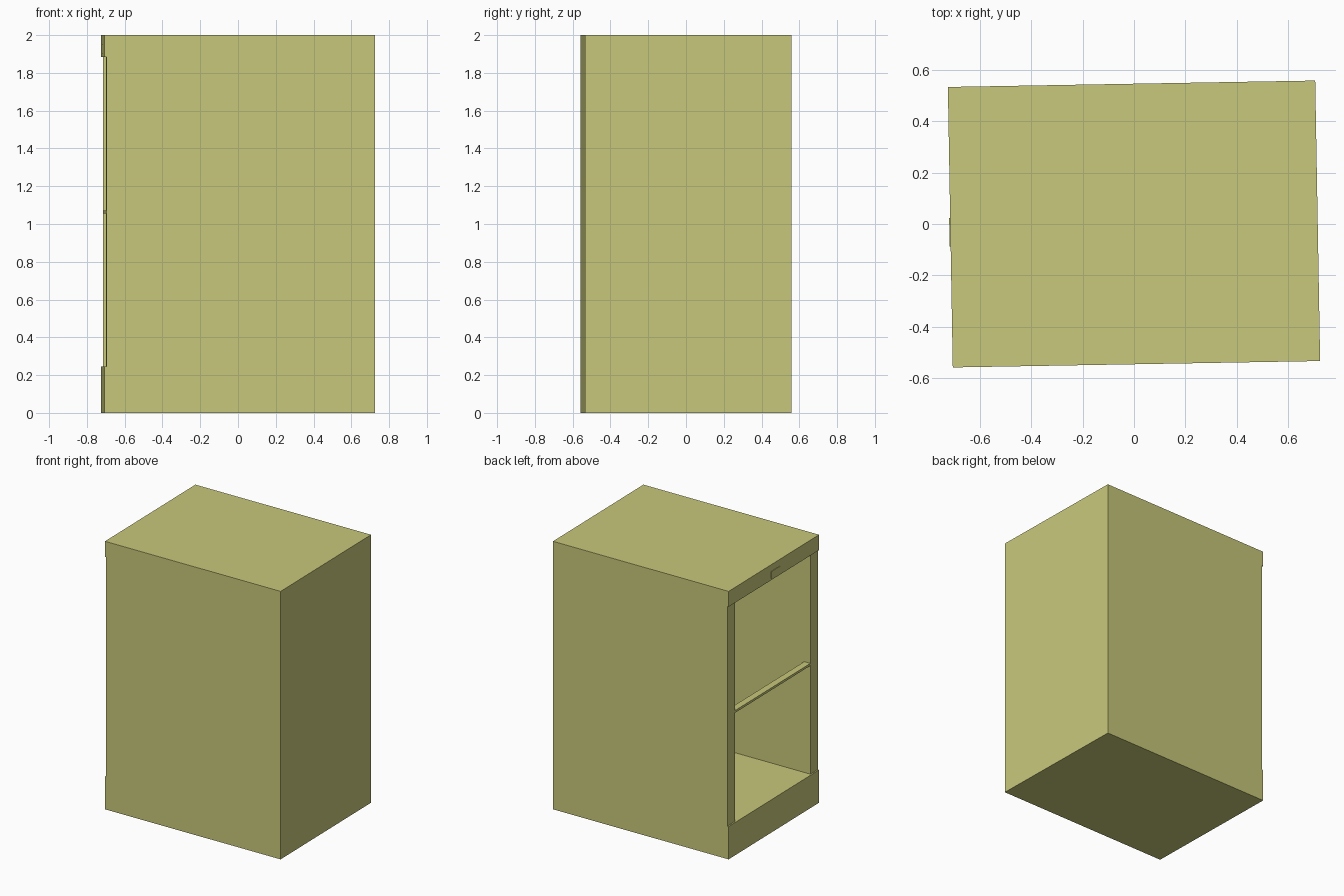
import bpy, math
from mathutils import Matrix

if "Cube" in bpy.data.objects:
    bpy.data.objects.remove(bpy.data.objects["Cube"])

# Overall cabinet size; the whole body is turned one degree about z
HX, HY, H = 0.7165, 0.547, 2.0
WALL, RECESS = 0.09, 0.01
BASE_TOP, HEAD_BOTTOM = 0.245, 1.885
TURN = Matrix.Rotation(math.radians(1.0), 4, 'Z')

mat = bpy.data.materials.new("olive_paint")
mat.diffuse_color = (0.58, 0.58, 0.2, 1)
mat.use_nodes = True
mat.node_tree.nodes["Principled BSDF"].inputs["Base Color"].default_value = mat.diffuse_color


def box(name, lo, hi):
    """Box between two corners in cabinet space, turned with the cabinet."""
    bpy.ops.mesh.primitive_cube_add(size=1)
    ob = bpy.context.object
    ob.name = name
    size = [b - a for a, b in zip(lo, hi)]
    mid = [(a + b) / 2 for a, b in zip(lo, hi)]
    ob.data.transform(TURN @ Matrix.Translation(mid) @ Matrix.Diagonal((*size, 1)))
    ob.data.materials.append(mat)
    return ob


# Plinth and head
box("base", (-HX, -HY, 0), (HX, HY, BASE_TOP))
box("head", (-HX, -HY, HEAD_BOTTOM), (HX, HY, H))

# Side walls, set slightly back from the open face
for side, y in (("front", -HY), ("back", HY - WALL)):
    box(side + "_wall", (-HX + RECESS, y, BASE_TOP), (HX, y + WALL, HEAD_BOTTOM))

# Closed end opposite the opening
box("end_wall", (HX - WALL, -HY + WALL, BASE_TOP), (HX, HY - WALL, HEAD_BOTTOM))

# Thin rail across the opening
box("middle_rail", (-HX + RECESS, -HY + WALL, 1.055),
    (-HX + RECESS + 0.05, HY - WALL, 1.072))

# Small plate on the head
box("latch_plate", (-HX - 0.004, -0.075, 1.9), (-HX + 0.004, 0.035, 1.95))
